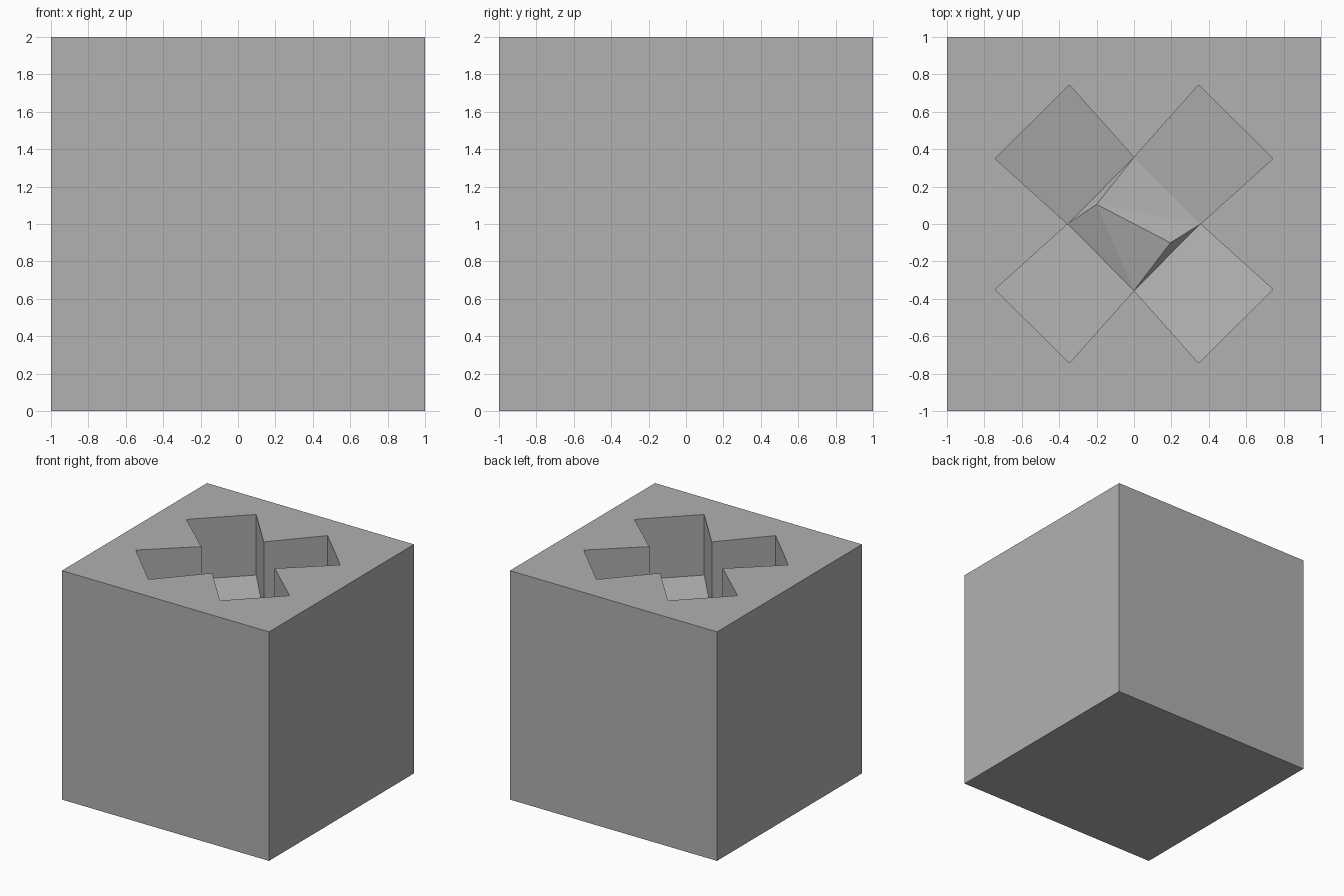
import bpy
import bmesh

default_cube = bpy.data.objects.get("Cube")
if default_cube:
    bpy.data.objects.remove(default_cube, do_unlink=True)

# Plain mid grey material
grey = bpy.data.materials.new("mid grey")
grey.use_nodes = True
colour = (0.44, 0.44, 0.44, 1)
grey.diffuse_color = colour
grey.node_tree.nodes["Principled BSDF"].inputs["Base Color"].default_value = colour

TOP = 2.0
TIP_FLOOR = TOP - 0.53     # outer end of each arm floor
INNER_FLOOR = TOP - 0.625  # where the arms meet the centre
RIDGE = INNER_FLOOR + 0.09

corners = [(1, 1), (-1, 1), (-1, -1), (1, -1)]
inner = [(0.355, 0), (0, 0.356), (-0.355, 0), (0, -0.356)]
# Two tip corners per arm, counter-clockwise
tips = []
for sx, sy in corners:
    pair = [(0.743 * sx, 0.35 * sy), (0.345 * sx, 0.743 * sy)]
    tips.append(pair if sx * sy > 0 else pair[::-1])

bm = bmesh.new()


def ring(points, z):
    return [bm.verts.new((x, y, z)) for x, y in points]


def bridge(lower, upper):
    """Join two matching loops with quads."""
    n = len(lower)
    for i in range(n):
        j = (i + 1) % n
        bm.faces.new((lower[i], lower[j], upper[j], upper[i]))


# Outer block
base, rim = ring(corners, 0), ring(corners, TOP)
bm.faces.new(base[::-1])
bridge(base, rim)

# Outlines of the cross recess at the top and at the floor
top_inner, low_inner = ring(inner, TOP), ring(inner, INNER_FLOOR)
top_tips = [ring(p, TOP) for p in tips]
low_tips = [ring(p, TIP_FLOOR) for p in tips]

# Top surface around the recess
for k in range(4):
    n = (k + 1) % 4
    bm.faces.new((rim[k], top_tips[k][1], top_tips[k][0]))
    bm.faces.new((rim[k], rim[n], top_tips[n][0], top_inner[n], top_tips[k][1]))

# Recess walls
upper = [v for k in range(4) for v in (top_inner[k], *top_tips[k])]
lower = [v for k in range(4) for v in (low_inner[k], *low_tips[k])]
bridge(upper, lower)

# Sloping arm floors
for k in range(4):
    bm.faces.new((low_inner[k], *low_tips[k], low_inner[(k + 1) % 4]))

# Low diagonal ridge in the centre
east, north, west, south = low_inner
p, q = ring([(-0.2, 0.105), (0.195, -0.1)], RIDGE)
for face in ((p, east, north), (p, q, east), (q, south, east),
             (p, south, q), (p, west, south), (p, north, west)):
    bm.faces.new(face)

bmesh.ops.recalc_face_normals(bm, faces=bm.faces)
mesh = bpy.data.meshes.new("block_with_cross_recess")
bm.to_mesh(mesh)
bm.free()
mesh.materials.append(grey)
block = bpy.data.objects.new("block_with_cross_recess", mesh)
bpy.context.collection.objects.link(block)
